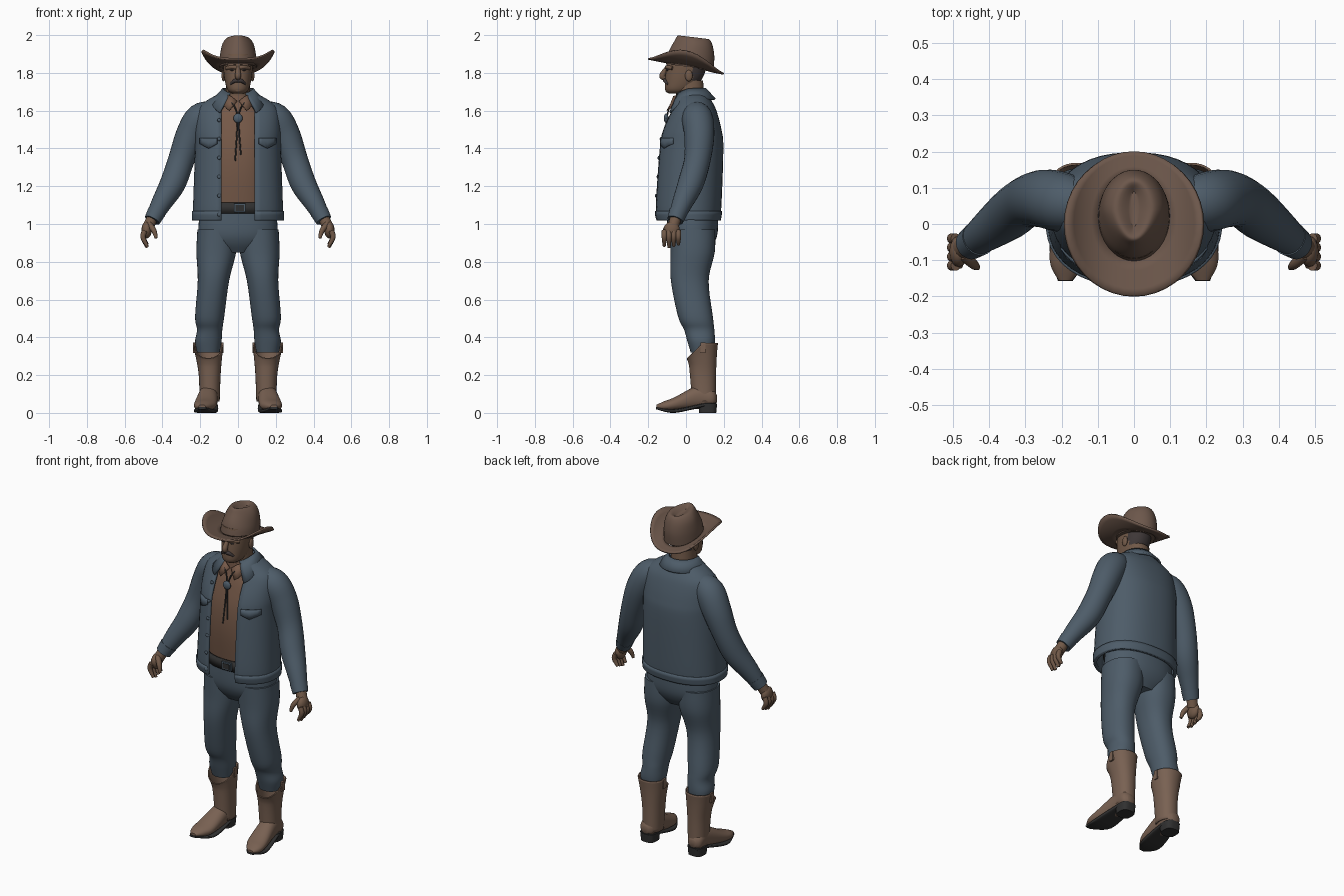
import bpy
import bmesh
from math import sin, cos, asin, pi, copysign
from mathutils import Vector

if "Cube" in bpy.data.objects:
    bpy.data.objects.remove(bpy.data.objects["Cube"])


def material(name, red, green, blue):
    mat = bpy.data.materials.new(name)
    mat.use_nodes = True
    mat.diffuse_color = (red, green, blue, 1)
    bsdf = mat.node_tree.nodes["Principled BSDF"]
    bsdf.inputs["Base Color"].default_value = mat.diffuse_color
    bsdf.inputs["Roughness"].default_value = .8
    return mat


DENIM = material("denim blue", .075, .107, .14)
LEATHER = material("boot leather", .19, .12, .085)
FELT = material("hat felt", .15, .095, .07)
SKIN = material("skin", .165, .1, .065)
SHIRT = material("rust shirt", .18, .1, .065)
DARK = material("dark leather", .03, .03, .03)
HAIR = material("dark hair", .05, .04, .04)


def smooth_keys(keys, steps=5):
    """Catmull-Rom interpolation of tuples."""
    last = len(keys) - 1
    out = []
    for i in range(last):
        before, start, end, after = [keys[max(0, min(last, i + d))] for d in (-1, 0, 1, 2)]
        for s in range(steps):
            t = s / steps
            out.append([b + t / 2 * (c - a + t * (2 * a - 5 * b + 4 * c - d + t * (3 * b - a - 3 * c + d)))
                        for a, b, c, d in zip(before, start, end, after)])
    return out + [list(keys[last])]


def finish(name, bm, mat, mirror=False, thick=0):
    """Turn a bmesh into an object, with optional mirroring and thickness."""
    bmesh.ops.recalc_face_normals(bm, faces=bm.faces)
    mesh = bpy.data.meshes.new(name)
    bm.to_mesh(mesh)
    bm.free()
    mesh.materials.append(mat)
    ob = bpy.data.objects.new(name, mesh)
    bpy.context.collection.objects.link(ob)
    if thick:
        mod = ob.modifiers.new("thickness", 'SOLIDIFY')
        mod.thickness, mod.offset = thick, 0
    if mirror:
        ob.modifiers.new("mirror", 'MIRROR')
    return ob


def bridge(name, rows, mat, closed=True, caps=True, warp=Vector, **options):
    """Bridge rows of points into one surface."""
    bm = bmesh.new()
    rows = [[bm.verts.new(warp(point)) for point in row] for row in rows]
    count = len(rows[0])
    for low, high in zip(rows, rows[1:]):
        for i in range(count if closed else count - 1):
            j = (i + 1) % count
            bm.faces.new((low[i], low[j], high[j], high[i]))
    if closed and caps:
        bm.faces.new(rows[0])
        bm.faces.new(rows[-1])
    return finish(name, bm, mat, **options)


def power(value, p):
    return copysign(abs(value) ** (2 / p), value)


def ring(x, y, z, width, depth, p=2.2, count=40, along_y=False, start=0):
    """Superellipse ring; a start angle leaves an opening at the front."""
    points = []
    for i in range(count):
        angle = start + 2 * (pi - start) * i / (count - 1 if start else count)
        u, v = width * power(sin(angle), p), depth * power(cos(angle), p)
        points.append((x + u, y, z - v) if along_y else (x + u, y - v, z))
    return points


def loft(name, keys, mat, p=2.2, along_y=False, **options):
    """Loft through (x, y, z, width, depth) keys."""
    rows = [ring(*key, p=p, along_y=along_y) for key in smooth_keys(keys)]
    return bridge(name, rows, mat, **options)


def column(name, keys, mat, **options):
    """Upright loft on the centre line through (z, y, width, depth) keys."""
    return loft(name, [(0, y, z, width, depth) for z, y, width, depth in keys], mat, **options)


def tube(name, keys, mat, count=16, **options):
    """Round tube through (x, y, z, radius) keys."""
    keys = smooth_keys(keys)
    rows = []
    for i, (*centre, radius) in enumerate(keys):
        ahead, behind = keys[min(i + 1, len(keys) - 1)], keys[max(i - 1, 0)]
        way = Vector(ahead[:3]) - Vector(behind[:3])
        side = way.cross(Vector((.15, 1, .1))).normalized()
        up = way.cross(side).normalized()
        angles = [2 * pi * j / count for j in range(count)]
        rows.append([Vector(centre) + radius * (side * cos(a) + up * sin(a)) for a in angles])
    return bridge(name, rows, mat, **options)


def solid(name, centre, size, mat, round_shape=True, **options):
    """Ellipsoid or box of the given full size."""
    bm = bmesh.new()
    if round_shape:
        bmesh.ops.create_uvsphere(bm, u_segments=16, v_segments=10, radius=.5)
    else:
        bmesh.ops.create_cube(bm, size=1)
    bmesh.ops.scale(bm, vec=size, verts=bm.verts)
    bmesh.ops.translate(bm, vec=centre, verts=bm.verts)
    return finish(name, bm, mat, **options)


# Hat: pinched crown and curled brim
def pinch(point):
    x, y, z = point
    height, front = max(0, z - 1.88) * 10, max(0, .04 - y) * 7
    return x * (1 - .35 * front * height), y, z - .12 * (y - .03)


def curl(point):
    x, y, z = point
    return x, y, z - .2 * y + .075 * abs(x / .185) ** 3


column("hat_crown", [(1.83, .02, .1, .125), (1.9, .03, .095, .12), (1.96, .04, .08, .1),
                     (1.99, .04, .05, .08), (1.97, .04, .01, .05)], FELT, p=2, warp=pinch)
brim = [ring(0, .02 - .02 * t, 1.835, .09 + .1 * t, .12 + .08 * t, p=2) for t in (0, .3, .6, .8, 1)]
bridge("hat_brim", brim, FELT, caps=False, thick=.01, warp=curl)

# Head, with the back of the skull coloured as hair
head = column("head", [(1.69, -.05, .03, .04), (1.71, -.04, .055, .07), (1.76, -.015, .07, .095),
                       (1.82, 0, .077, .105), (1.9, .01, .08, .105)], SKIN)
head.data.materials.append(HAIR)
for face in head.data.polygons:
    face.material_index = face.center.y > .035 and face.center.z > 1.745
column("neck", [(1.6, .03, .075, .075), (1.76, .015, .06, .075)], SKIN)
tube("nose", [(0, -.1, 1.83, .01), (0, -.126, 1.785, .016), (0, -.11, 1.77, .01)], SKIN)
tube("brow", [(0, -.1, 1.826, .01), (.03, -.1, 1.83, .01), (.06, -.07, 1.825, .01)], SKIN, mirror=True)
tube("moustache", [(0, -.113, 1.76, .01), (.02, -.11, 1.757, .01), (.04, -.095, 1.74, .005)],
     HAIR, mirror=True)
solid("eye", (.03, -.098, 1.815), (.024, .012, .01), HAIR, mirror=True)
solid("ear", (.077, .015, 1.785), (.02, .04, .06), SKIN, mirror=True)
solid("chin", (0, -.095, 1.71), (.05, .03, .03), SKIN)

# Shirt and its collar points
column("shirt", [(1.03, .03, .18, .125), (1.26, .02, .185, .14), (1.42, .025, .185, .14),
                 (1.55, .03, .17, .115), (1.63, .025, .1, .085), (1.68, .02, .07, .075)], SHIRT)
bridge("shirt_collar", [[(.005, -.07, 1.65), (.035, -.065, 1.675), (.075, -.02, 1.69)],
                        [(.045, -.1, 1.6), (.06, -.09, 1.61), (.095, -.02, 1.655)]],
       SHIRT, closed=False, mirror=True, thick=.007)

# Cord tie with a round clasp
solid("tie_clasp", (0, -.105, 1.56), (.05, .025, .05), DENIM)
for side in (-1, 1):
    tube("tie_cord", [(.035 * side, -.075, 1.645, .004), (.004 * side, -.1, 1.57, .004),
                      (.015 * side, -.122, 1.35 + .015 * side, .004)], DARK)

# Open jacket
BODY_POWER = 2.3
GAP = .088
JACKET = smooth_keys([(1.02, .01, .232, .163), (1.1, .01, .232, .172), (1.4, .025, .222, .167),
                      (1.5, .03, .222, .152), (1.6, .04, .21, .115), (1.65, .04, .16, .09),
                      (1.69, .03, .085, .075)])


def jacket_row(z, y, width, depth, grow=0):
    start = asin(min(.75, (GAP / width) ** (BODY_POWER / 2)))
    return ring(0, y, z, width + grow, depth + grow, p=BODY_POWER, start=start)


def jacket_front(x, z, offset=.01):
    level, y, width, depth = min(JACKET, key=lambda row: abs(row[0] - z))
    return x, y - depth * (1 - abs(x / width) ** BODY_POWER) ** (1 / BODY_POWER) - offset, z


bridge("jacket_body", [jacket_row(*row) for row in JACKET], DENIM, closed=False, thick=.012)
bridge("jacket_waistband", [jacket_row(*row, grow=.006) for row in JACKET if row[0] < 1.08],
       DENIM, closed=False, thick=.012)

# Jacket collar folding down to points at the front
collar = []
for t in (0, .4, 1):
    row = []
    for i in range(33):
        angle = .55 + 2 * (pi - .55) * i / 32
        front = max(0, cos(angle)) ** 1.5
        radius = .078 + .05 * t
        row.append((radius * sin(angle) * (1 + .55 * front * t), .025 - radius * cos(angle),
                    1.715 - .055 * t - front * (.03 + .06 * t)))
    collar.append(row)
bridge("jacket_collar", collar, DENIM, closed=False, thick=.011)

# Pocket flaps and buttons
flap = [[jacket_front(.155 + .015 * i, 1.455 - t * (.055 - .008 * abs(i))) for i in range(-3, 4)]
        for t in (0, .5, 1)]
bridge("pocket_flap", flap, DENIM, closed=False, mirror=True, thick=.009)
for i in range(6):
    solid("jacket_button", jacket_front(-.1, 1.05 + .1 * i), (.02, .012, .02), DENIM)

# Sleeves, cuffs and hands
tube("sleeve", [(.12, .05, 1.59, .06), (.195, .06, 1.56, .082), (.25, .07, 1.47, .08),
                (.3, .06, 1.34, .07), (.345, .025, 1.215, .068), (.405, -.02, 1.11, .054),
                (.452, -.055, 1.025, .04)], DENIM, count=24, mirror=True)
tube("cuff", [(.43, -.04, 1.065, .049), (.454, -.057, 1.02, .043)], DENIM, count=24, mirror=True)
tube("wrist", [(.45, -.05, 1.04, .03), (.475, -.07, .985, .03)], SKIN, mirror=True)
solid("palm", (.484, -.076, .968), (.054, .086, .09), SKIN, mirror=True)
for i in range(4):
    y, tip = -.115 + .025 * i, .875 + .008 * abs(i - 1)
    tube("finger", [(.493, y, .965, .014), (.503, y, .93, .014), (.48, y, tip, .008)], SKIN, mirror=True)
tube("thumb", [(.472, -.085, 1, .016), (.445, -.11, .965, .014), (.433, -.12, .925, .008)],
     SKIN, mirror=True)

# Belt and buckle
bridge("belt", [ring(0, .03, z, .2, .143) for z in (1.055, 1.115)], DARK, caps=False, thick=.01)
solid("belt_buckle", (.01, -.12, 1.085), (.06, .014, .045), DENIM, round_shape=False)
solid("buckle_plate", (.01, -.127, 1.085), (.044, .006, .03), DARK, round_shape=False)

# Trousers
column("trouser_seat", [(.85, .035, .1, .08), (.9, .035, .185, .115), (.96, .035, .21, .133),
                        (1.07, .035, .2, .134)], DENIM)
loft("trouser_leg", [(.11, .035, .97, .105, .12), (.115, .035, .85, .105, .117),
                     (.13, .02, .7, .083, .1), (.15, .05, .51, .077, .092), (.15, .07, .44, .067, .08),
                     (.157, .08, .38, .07, .073), (.157, .085, .32, .06, .06)], DENIM, mirror=True)


# Boots with a dipped top edge, pointed toe, sole and heel
def dip(point):
    x, y, z = point
    return x, y, z - max(0, .09 - y) * max(0, z - .25) * 8


loft("boot_shaft", [(.15, .095, .06, .05, .06), (.15, .09, .2, .055, .066), (.154, .087, .3, .067, .073),
                    (.158, .086, .37, .078, .08)], LEATHER, caps=False, mirror=True, thick=.006, warp=dip)
loft("boot_foot", [(.158, .163, .075, .02, .02), (.157, .14, .08, .045, .046), (.157, .07, .085, .05, .063),
                   (.172, -.06, .047, .059, .036), (.184, -.115, .037, .046, .025),
                   (.19, -.156, .033, .018, .01)], LEATHER, along_y=True, mirror=True)
loft("boot_sole", [(.157, .16, .045, .03, .01), (.157, .1, .043, .048, .01), (.172, -.06, .01, .062, .01),
                   (.19, -.158, .025, .02, .006)], DARK, p=4, along_y=True, mirror=True)
loft("boot_heel", [(.157, .115, 0, .044, .045), (.157, .115, .05, .048, .05)], DARK, p=3, mirror=True)
for x in (.082, .233):
    solid("boot_pull_strap", (x, .09, .345), (.01, .026, .055), LEATHER, round_shape=False, mirror=True)

# Soft shading with crisp creases
bpy.ops.object.select_all(action='DESELECT')
for ob in bpy.context.collection.objects:
    if ob.type == 'MESH':
        ob.select_set(True)
        bpy.context.view_layer.objects.active = ob
bpy.ops.object.shade_smooth_by_angle(angle=.7)
